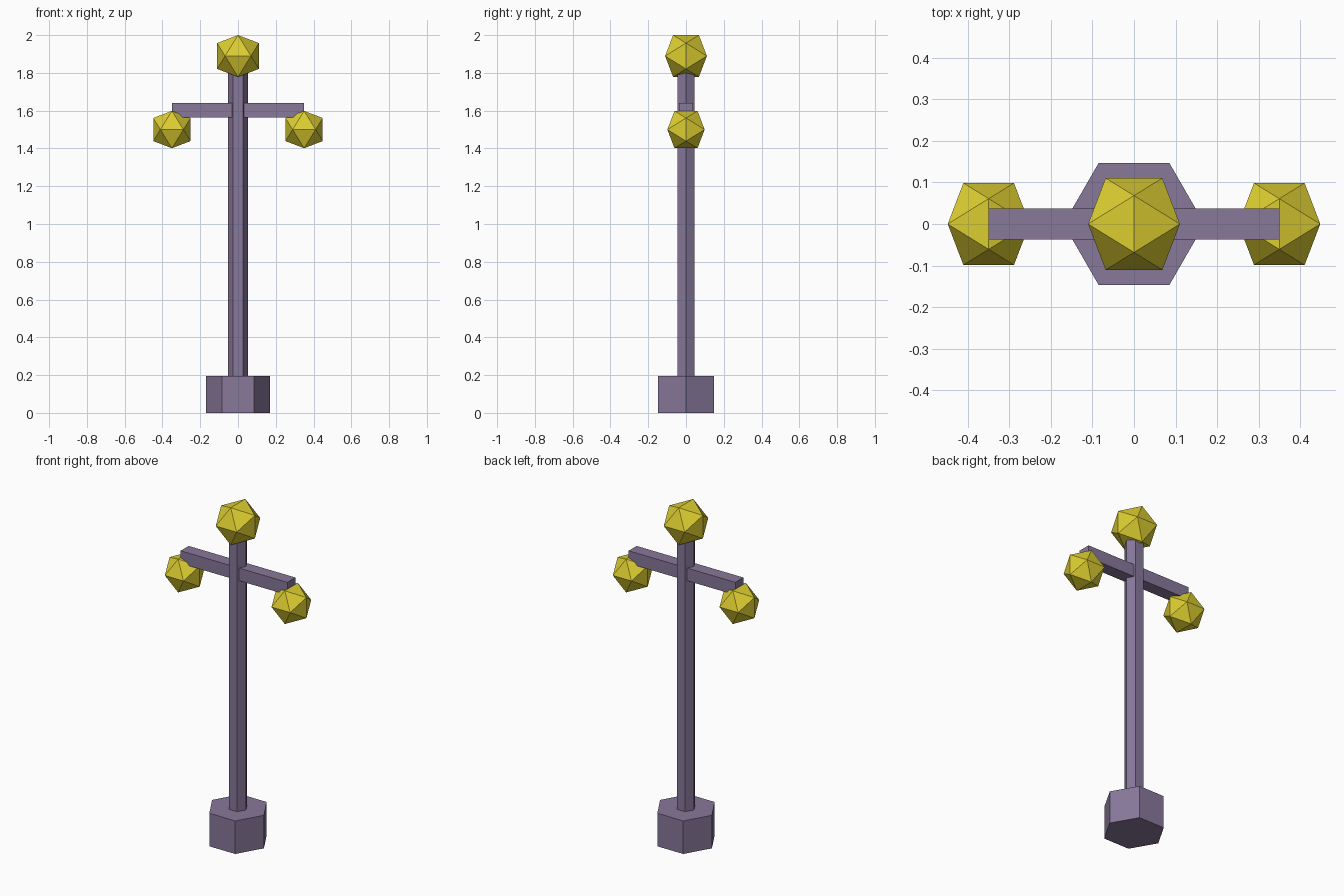
import bpy, bmesh
from mathutils import Matrix, Vector

cube = bpy.data.objects.get("Cube")
if cube:
    bpy.data.objects.remove(cube, do_unlink=True)


def make_material(name, rgb):
    mat = bpy.data.materials.new(name)
    mat.use_nodes = True
    colour = (*rgb, 1)
    mat.diffuse_color = colour
    mat.node_tree.nodes["Principled BSDF"].inputs["Base Color"].default_value = colour
    return mat


def finish(name, bm, mat):
    bmesh.ops.recalc_face_normals(bm, faces=bm.faces)
    mesh = bpy.data.meshes.new(name)
    bm.to_mesh(mesh)
    bm.free()
    mesh.materials.append(mat)
    obj = bpy.data.objects.new(name, mesh)
    bpy.context.collection.objects.link(obj)
    return obj


def hex_prism(name, radius, bottom, top, mat):
    # Six-sided column with corners on the x axis
    bm = bmesh.new()
    bmesh.ops.create_cone(bm, cap_ends=True, segments=6, radius1=radius,
                          radius2=radius, depth=top - bottom)
    corner = max(bm.verts, key=lambda v: v.co.x)
    if abs(corner.co.y) > radius * 0.1:
        bmesh.ops.rotate(bm, verts=bm.verts, matrix=Matrix.Rotation(0.5235988, 3, "Z"))
    bmesh.ops.translate(bm, verts=bm.verts, vec=(0, 0, (bottom + top) / 2))
    return finish(name, bm, mat)


def box(name, centre, size, mat):
    bm = bmesh.new()
    bmesh.ops.create_cube(bm, size=1)
    bmesh.ops.scale(bm, verts=bm.verts, vec=size)
    bmesh.ops.translate(bm, verts=bm.verts, vec=centre)
    return finish(name, bm, mat)


def lamp(name, centre, radius, mat):
    # Twenty-sided globe: hull of three crossed golden rectangles
    golden = (1 + 5 ** 0.5) / 2
    unit = radius / (1 + golden ** 2) ** 0.5
    bm = bmesh.new()
    for a in (-unit, unit):
        for b in (-unit * golden, unit * golden):
            for corner in ((0, a, b), (b, 0, a), (a, b, 0)):
                bm.verts.new(Vector(centre) + Vector(corner))
    bmesh.ops.convex_hull(bm, input=bm.verts)
    return finish(name, bm, mat)


metal = make_material("muted purple metal", (0.242, 0.188, 0.323))
glow = make_material("yellow lamp", (0.716, 0.61, 0.03))

# Post
hex_prism("base", 0.17, 0, 0.196, metal)
hex_prism("pole", 0.053, 0.196, 1.8, metal)
box("cross_arm", (0, 0, 1.602), (0.7, 0.075, 0.075), metal)

# Lamps
lamp("top_lamp", (0, 0, 1.8894), 0.13, glow)
for side, x in (("left", 0.35), ("right", -0.35)):
    lamp(side + "_lamp", (x, 0, 1.5), 0.116, glow)
